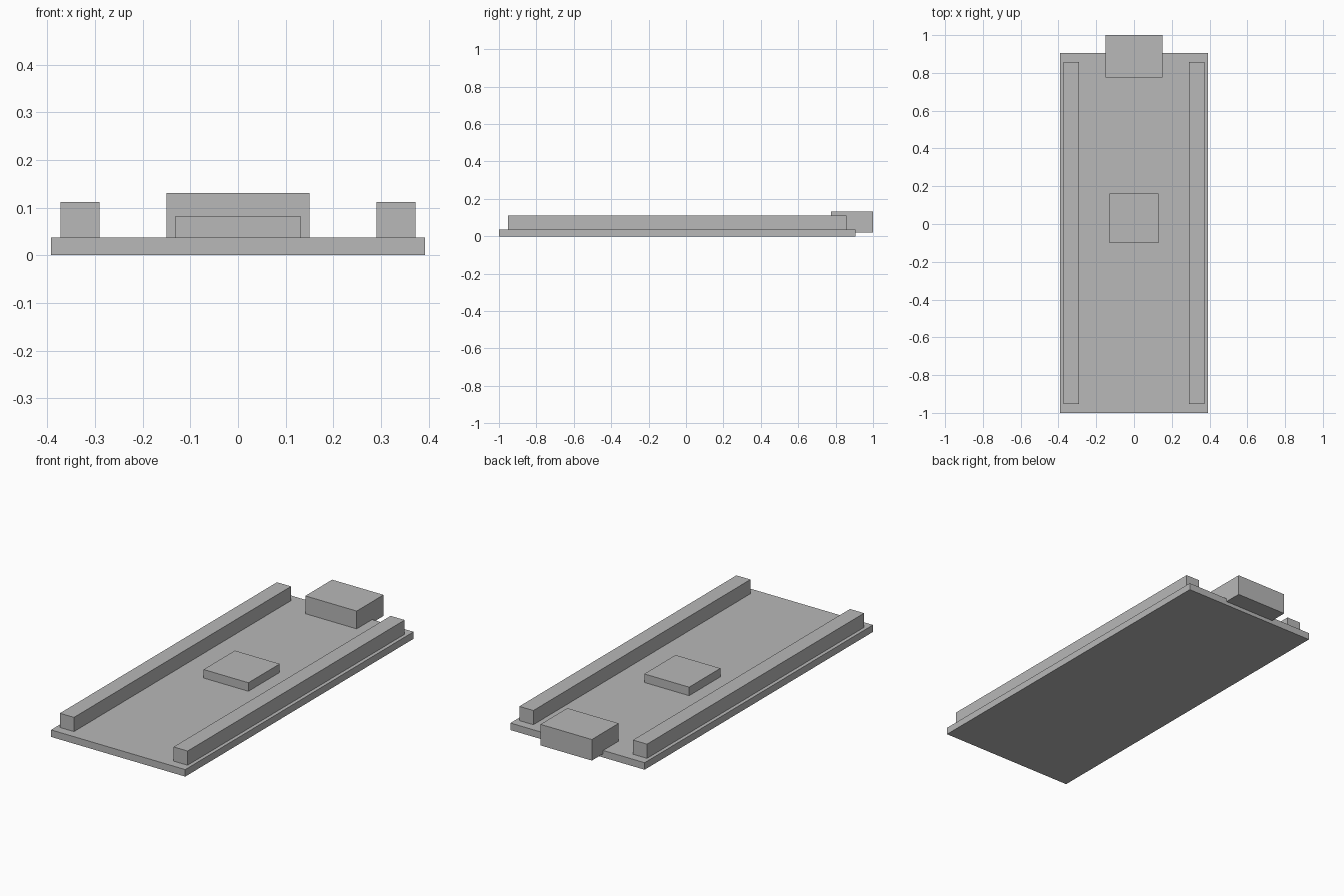
import bpy

cube = bpy.data.objects.get("Cube")
if cube:
    bpy.data.objects.remove(cube, do_unlink=True)

# Single flat colour
GREY = (0.48, 0.48, 0.48, 1.0)
grey = bpy.data.materials.new("plain grey")
grey.use_nodes = True
grey.diffuse_color = GREY
grey.node_tree.nodes["Principled BSDF"].inputs["Base Color"].default_value = GREY


def box(name, x, y, z):
    """Box spanning the (low, high) range given on each axis."""
    spans = (x, y, z)
    bpy.ops.mesh.primitive_cube_add(size=1)
    ob = bpy.context.object
    ob.name = name
    ob.location = [(lo + hi) / 2 for lo, hi in spans]
    ob.scale = [hi - lo for lo, hi in spans]
    bpy.ops.object.transform_apply(location=False, rotation=False, scale=True)
    ob.data.materials.append(grey)
    return ob


BOARD_TOP = 0.037

# Flat circuit board
box("board", (-0.392, 0.392), (-1, 0.905), (0, BOARD_TOP))

# Long pin header along each side
for side, s in (("left", 1), ("right", -1)):
    box(side + "_pin_header", sorted((s * 0.291, s * 0.373)),
        (-0.953, 0.858), (BOARD_TOP, 0.112))

# Square chip near the middle
box("chip", (-0.131, 0.131), (-0.1, 0.161), (BOARD_TOP, 0.082))

# Connector block overhanging the back edge
box("connector", (-0.15, 0.15), (0.776, 1), (0.02, 0.131))
